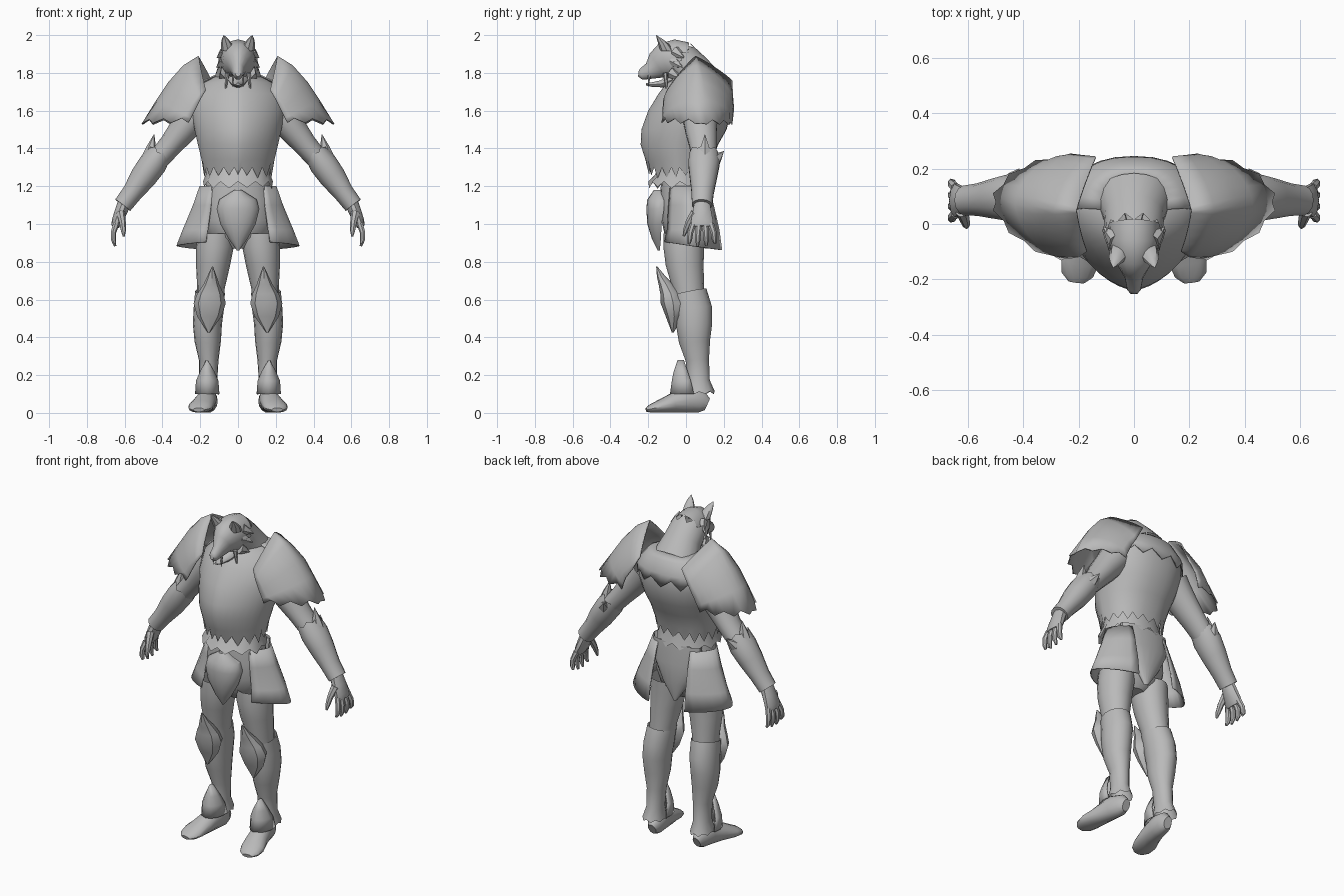
import bpy, bmesh, math, random
from mathutils import Vector

random.seed(4)
grey = bpy.data.materials.new("steel_grey")
grey.diffuse_color = (0.49, 0.49, 0.49, 1)


def finish(name, bm, mirror, shell):
    bmesh.ops.recalc_face_normals(bm, faces=bm.faces)
    me = bpy.data.meshes.new(name)
    bm.to_mesh(me)
    bm.free()
    me.materials.append(grey)
    ob = bpy.data.objects.new(name, me)
    bpy.context.collection.objects.link(ob)
    if shell:
        m = ob.modifiers.new("thickness", 'SOLIDIFY')
        m.thickness = 0.007
    if mirror:
        ob.modifiers.new("mirror", 'MIRROR').use_mirror_merge = False
    return ob


def skin(bm, rows, closed):
    n = len(rows[0])
    for r, s in zip(rows, rows[1:]):
        for i in range(n if closed else n - 1):
            j = (i + 1) % n
            bm.faces.new((r[i], r[j], s[j], s[i]))


def power(v, e):
    return math.copysign(abs(v) ** e, v)


def loft(name, rings, n=14, hint=(0, 1, 0), flat=False, arc=None, zig=0, mirror=False, shell=False,
         front=1, back=1, tilt=0):
    """Elliptical rings (x, y, z, half width, half depth) joined along a path.
    arc = (start, end) degrees for open plates; zig cuts teeth into the first ring;
    front/back above 1 make that half pointed, below 1 boxy; tilt slopes the first ring."""
    bm = bmesh.new()
    c = [Vector(r[:3]) for r in rings]
    rows = []
    for k, r in enumerate(rings):
        t = Vector((0, 0, 1)) if flat else (c[min(k + 1, len(c) - 1)] - c[max(k - 1, 0)]).normalized()
        h = Vector(hint)
        v = (h - t * h.dot(t)).normalized()
        u = v.cross(t)
        row = []
        for i in range(n):
            a = 2 * math.pi * i / n
            if arc:
                a = math.radians(arc[0] + (arc[1] - arc[0]) * i / (n - 1))
            e = front if math.sin(a) < 0 else back
            p = c[k] + u * r[3] * power(math.cos(a), e) + v * r[4] * power(math.sin(a), e)
            if k == 0:
                p.z += tilt * (p.y - c[0].y)
                if zig and i % 2:
                    p -= t * zig * random.uniform(0.7, 1.1)
            row.append(bm.verts.new(p))
        rows.append(row)
    skin(bm, rows, not arc)
    # close only the small ends, the wide ones sit inside other parts
    for k in (0, -1):
        if not arc and rings[k][3] < 0.061 and not (zig and k == 0):
            bm.faces.new(rows[k])
    return finish(name, bm, mirror, shell)


def spike(name, base, tip, r, mirror=True, n=6):
    hint = (1, 0, 0) if abs(tip[0] - base[0]) < 0.03 else (0, 1, 0)
    mid = [b * 0.5 + t * 0.5 for b, t in zip(base, tip)]
    loft(name, [(*base, r, r), (*mid, r * 0.6, r * 0.6), (*tip, 0.001, 0.001)], n, hint, mirror=mirror)


def body(rings):
    """(z, half width, front y, back y) to ring tuples."""
    return [(0, (f + b) / 2, z, w, (b - f) / 2) for z, w, f, b in rings]


# Torso, back mantle, belt and hips
loft("torso", body([(1.3, .18, -.195, .125), (1.34, .193, -.215, .14), (1.42, .212, -.24, .17),
                    (1.5, .23, -.236, .215), (1.6, .25, -.20, .24), (1.69, .24, -.145, .235),
                    (1.75, .18, -.1, .21), (1.785, .11, -.06, .17), (1.79, .07, -.04, .11)]),
     36, flat=True, zig=.055, front=1.25, back=.88)
loft("back_mantle", body([(1.66, .256, -.16, .246), (1.69, .248, -.145, .243), (1.76, .185, -.1, .213),
                          (1.79, .12, -.07, .175)]), 15, flat=True, zig=.05, arc=(0, 180), shell=True, back=.88)
loft("belt", body([(1.225, .185, -.2, .135), (1.26, .172, -.165, .12), (1.31, .17, -.14, .11)]),
     24, flat=True, zig=.035)
loft("hips", body([(.87, .06, -.06, .05), (.93, .16, -.11, .1), (1.02, .19, -.13, .12),
                   (1.12, .183, -.14, .12), (1.24, .165, -.13, .11)]), 20, flat=True)
loft("front_plate", [(0, -.14, .86, .006, .01), (0, -.14, .92, .05, .04), (0, -.14, 1.0, .095, .065),
                     (0, -.13, 1.08, .115, .08), (0, -.13, 1.13, .1, .075), (0, -.14, 1.18, .02, .03)],
     11, flat=True, arc=(170, 370))
loft("back_cloth", [(0, .1, .87, .01, .015), (0, .1, .98, .085, .035), (0, .09, 1.1, .15, .045),
                    (0, .08, 1.22, .16, .045)], 11, flat=True, arc=(-10, 190))
loft("hip_guard", [(.1, .03, .885, .228, .165), (.1, .03, .97, .195, .15), (.1, .02, 1.1, .14, .13),
                   (.1, .01, 1.2, .105, .11)], 11, flat=True, arc=(-65, 80), mirror=True, shell=True,
     front=1.35, back=1.35, tilt=-.14)

# Legs, boots and feet
loft("thigh", [(.145, .015, .61, .071, .082), (.143, .012, .66, .073, .084), (.132, -.007, .78, .09, .1),
               (.122, -.012, .88, .1, .108), (.118, -.01, .95, .096, .11)], 16, flat=True, mirror=True)
loft("boot_shin", [(.16, .07, .11, .062, .082), (.158, .066, .17, .048, .06), (.155, .06, .28, .052, .062),
                   (.16, .045, .38, .07, .083), (.162, .043, .47, .077, .096), (.155, .038, .55, .08, .1),
                   (.148, .02, .64, .079, .09)], 16, zig=.015, mirror=True)
loft("knee_plate", [(.155, -.07, .425, .005, .005), (.152, -.062, .51, .064, .045),
                    (.15, -.068, .58, .085, .066), (.146, -.08, .63, .07, .056), (.141, -.105, .68, .042, .04),
                    (.138, -.13, .72, .026, .024), (.135, -.155, .775, .003, .003)], 8, flat=True, mirror=True)
loft("ankle_guard", [(.163, .01, .1, .065, .095), (.163, 0, .17, .06, .075), (.163, -.01, .22, .038, .055),
                     (.165, -.02, .28, .004, .025)], 9, flat=True, arc=(160, 380), mirror=True, shell=True)
loft("foot", [(.15, .112, .045, .025, .035), (.152, .08, .06, .045, .06), (.163, .01, .07, .052, .07),
              (.178, -.07, .052, .06, .052), (.197, -.14, .034, .068, .034), (.205, -.185, .023, .057, .023),
              (.208, -.21, .016, .03, .011)], 14, (0, 0, 1), mirror=True)

# Arms and forearm guards
loft("upper_arm", [(.205, .075, 1.61, .092, .098), (.235, .075, 1.57, .085, .095), (.295, .08, 1.495, .075, .085),
                   (.355, .09, 1.42, .063, .074), (.42, .095, 1.345, .057, .066)], 14, mirror=True)
loft("forearm_guard", [(.415, .095, 1.37, .064, .078), (.45, .095, 1.32, .074, .085),
                       (.5, .092, 1.25, .07, .074), (.56, .088, 1.165, .054, .06), (.61, .085, 1.1, .05, .055)],
     14, zig=.02, mirror=True)
spike("elbow_spike", (.475, .1, 1.33), (.444, .1, 1.475), .045)
spike("elbow_back_spike", (.45, .135, 1.32), (.415, .2, 1.385), .045)

# Hands
loft("palm", [(.6, .085, 1.115, .036, .042), (.622, .085, 1.06, .033, .052), (.642, .085, 1.01, .028, .062),
              (.65, .085, .985, .02, .058)], 10, mirror=True)
for i in range(4):
    y, d = .038 + .031 * i, (i - 1.5) * .01
    drop = .012 * abs(i - 1.4)
    loft("finger", [(.646, y, 1.0, .017, .018), (.66, y + d, .955, .015, .016),
                    (.66, y + d * 1.3, .915, .013, .014), (.651, y + d * 1.5, .878 + drop, .007, .007)],
         7, mirror=True)
loft("thumb", [(.622, .045, 1.06, .024, .022), (.612, .015, 1.01, .018, .018), (.607, -.003, .965, .014, .014),
               (.605, -.012, .935, .006, .006)], 7, mirror=True)

# Shoulder guards: each row is an arch through a front, top and back point
bm = bmesh.new()
rows = []
stations = [((.17, -.1, 1.71), (.21, .05, 1.89), (.14, .245, 1.76), 1.8),
            ((.2, -.12, 1.66), (.29, .055, 1.84), (.19, .25, 1.67), 1.45),
            ((.23, -.125, 1.6), (.37, .065, 1.75), (.23, .255, 1.61), 1.25),
            ((.25, -.125, 1.56), (.43, .07, 1.66), (.25, .25, 1.565), 1.2),
            ((.26, -.12, 1.54), (.5, .08, 1.535), (.26, .235, 1.53), 1.2)]
for k, (f, t, b, e) in enumerate(stations):
    f, t, b = Vector(f), Vector(t), Vector(b)
    m = (f + b) / 2
    row = []
    for i in range(15):
        a = math.pi * i / 14
        p = m + (t - m) * power(math.sin(a), e) + (f - m) * power(math.cos(a), e)
        if k == 4 and i % 2 == 0:
            p += (p - Vector((.2, .07, 1.6))) * .06 * (i != 7)
        elif k == 4 and i != 7:
            p.z += .02
        row.append(bm.verts.new(p))
    rows.append(row)
skin(bm, rows, False)
finish("shoulder_guard", bm, True, True)

# Head, jaw and mane
Z = (0, 0, 1)
loft("head", [(0, -.252, 1.795, .013, .014), (0, -.237, 1.793, .025, .03), (0, -.19, 1.81, .034, .045),
              (0, -.15, 1.84, .054, .075), (0, -.115, 1.86, .08, .098), (0, -.06, 1.87, .092, .107),
              (0, 0, 1.86, .094, .102)], 16, Z)
loft("jaw", [(0, -.212, 1.74, .01, .006), (0, -.18, 1.738, .023, .013), (0, -.13, 1.742, .034, .02),
             (0, -.07, 1.765, .055, .04)], 10, Z)
loft("mane", [(0, -.025, 1.865, .104, .1), (0, .03, 1.815, .11, .1), (0, .09, 1.73, .14, .115)],
     20, Z, zig=.035)
loft("ear", [(.052, -.1, 1.915, .036, .036), (.06, -.117, 1.95, .031, .029), (.068, -.138, 1.978, .018, .016),
             (.075, -.158, 2.0, .001, .001)], 8, flat=True, mirror=True)
spike("brow", (.06, -.115, 1.89), (.012, -.168, 1.872), .014)
spike("fang", (.026, -.195, 1.785), (.028, -.2, 1.725), .008)
spike("tusk", (.058, -.11, 1.8), (.066, -.1, 1.69), .013)

# Fur tufts on the cheeks
for z, y, out in ((1.9, -.02, .112), (1.85, -.03, .115), (1.79, -.04, .1)):
    spike("cheek_tuft", (.066, y - .035, z + .01), (out, y + .01, z - .02), .034)

# Smooth surfaces with crisp edges
for ob in bpy.context.collection.objects:
    ob.select_set(True)
    bpy.context.view_layer.objects.active = ob
bpy.ops.object.shade_smooth_by_angle(angle=math.radians(40))
